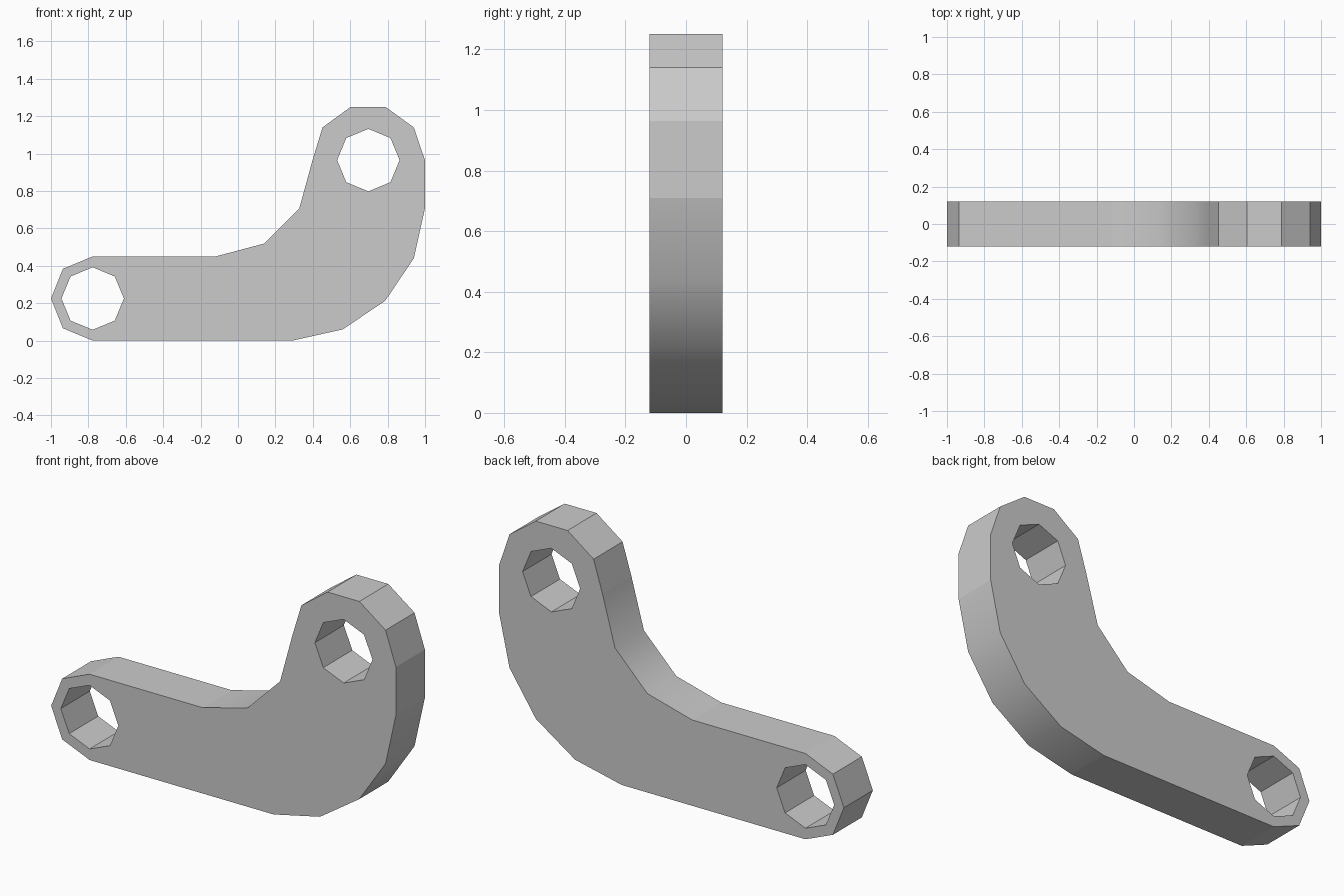
import bpy, bmesh, math

cube = bpy.data.objects.get("Cube")
if cube:
    bpy.data.objects.remove(cube, do_unlink=True)

HALF = 0.12          # half thickness
HOLE_R = 0.167
HOLES = [(-0.777, 0.225), (0.697, 0.965)]

# Side profile (x, z), counterclockwise from the lower left
OUTLINE = [
    (-0.777, 0), (0.29, 0), (0.56, 0.06), (0.787, 0.213), (0.94, 0.44),
    (1.0, 0.71), (1.0, 0.963), (0.94, 1.14), (0.788, 1.25), (0.603, 1.25),
    (0.452, 1.14), (0.40, 0.97), (0.328, 0.708), (0.14, 0.519), (-0.12, 0.45),
    (-0.777, 0.45), (-0.936, 0.384), (-1.0, 0.225), (-0.936, 0.066),
]

# Grey material
grey = bpy.data.materials.new("light grey")
grey.use_nodes = True
colour = (0.6, 0.6, 0.6, 1)
grey.diffuse_color = colour
grey.node_tree.nodes["Principled BSDF"].inputs["Base Color"].default_value = colour


def add_loop(bm, points):
    verts = [bm.verts.new((x, -HALF, z)) for x, z in points]
    return [bm.edges.new((v, verts[(i + 1) % len(verts)])) for i, v in enumerate(verts)]


def octagon(cx, cz):
    return [(cx + HOLE_R * math.cos(i * math.pi / 4),
             cz + HOLE_R * math.sin(i * math.pi / 4)) for i in range(8)]


# Fill the profile around its two holes, then extrude it to full thickness
bm = bmesh.new()
edges = add_loop(bm, OUTLINE)
for cx, cz in HOLES:
    edges += add_loop(bm, octagon(cx, cz))
bmesh.ops.triangle_fill(bm, edges=edges, use_beauty=True, use_dissolve=False)
result = bmesh.ops.extrude_face_region(bm, geom=bm.faces[:], use_keep_orig=True)
moved = [g for g in result["geom"] if isinstance(g, bmesh.types.BMVert)]
bmesh.ops.translate(bm, verts=moved, vec=(0, 2 * HALF, 0))
bmesh.ops.recalc_face_normals(bm, faces=bm.faces[:])

# Smooth the outer and inner bend walls only; everything else stays flat
for f in bm.faces:
    c = f.calc_center_median()
    wall = abs(f.normal.y) < 0.5
    in_hole = any(math.hypot(c.x - x, c.z - z) < HOLE_R for x, z in HOLES)
    outer = c.x > 0.3 and c.z < 0.7
    inner = -0.1 < c.x < 0.4 and 0.45 < c.z < 0.9
    f.smooth = wall and not in_hole and (outer or inner)

mesh = bpy.data.meshes.new("bent_lever_arm")
bm.to_mesh(mesh)
bm.free()
mesh.materials.append(grey)
arm = bpy.data.objects.new("bent_lever_arm", mesh)
bpy.context.collection.objects.link(arm)
